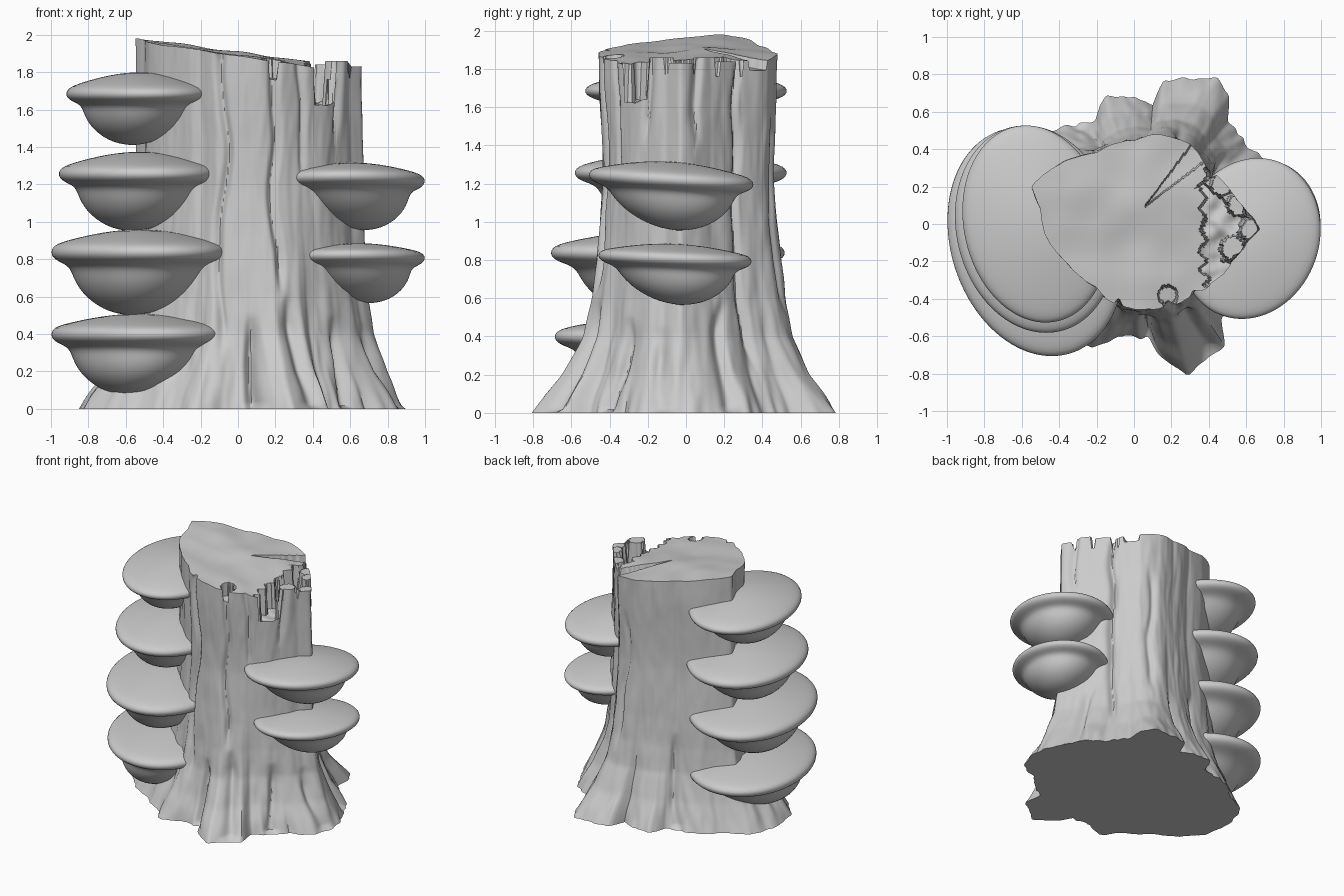
import bpy, bmesh, math
from mathutils import Vector, noise

if "Cube" in bpy.data.objects:
    bpy.data.objects.remove(bpy.data.objects["Cube"])

CX = 0.05            # axis of the trunk
NA, NZ, NC = 320, 90, 44

TOP = [(-.55, .2), (-.4, .32), (-.2, .38), (0, .45), (.15, .48), (.3, .43), (.4, .29),
       (.55, .13), (.67, -.03), (.6, -.1), (.5, -.25), (.35, -.36), (.2, -.44), (0, -.45),
       (-.12, -.42), (-.2, -.34), (-.35, -.22), (-.48, -.05), (-.5, .08)]
BASE = [(-.85, .1), (-.76, .28), (-.62, .36), (-.42, .5), (-.2, .55), (-.15, .68), (0, .69),
        (.1, .62), (.16, .76), (.28, .78), (.44, .78), (.51, .7), (.5, .54), (.61, .4),
        (.76, .28), (.84, .1), (.9, -.08), (.84, -.25), (.68, -.32), (.6, -.42), (.47, -.5),
        (.48, -.64), (.28, -.79), (.14, -.7), (.08, -.61), (-.08, -.6), (-.22, -.65),
        (-.36, -.52), (-.5, -.42), (-.66, -.32), (-.8, -.2), (-.84, -.05)]
FLARE = [(0, 1), (.1, .8), (.2, .57), (.4, .26), (.6, .13), (.8, .07), (1.2, .0), (2.1, 0)]


def lerp_table(tab, x):
    for (a, va), (b, vb) in zip(tab, tab[1:]):
        if a <= x <= b:
            return va + (vb - va) * (x - a) / max(b - a, 1e-6)
    return tab[-1][1]


def polar(points):
    t = sorted((math.atan2(y, x - CX) % math.tau, math.hypot(x - CX, y)) for x, y in points)
    return [(t[-1][0] - math.tau, t[-1][1])] + t + [(t[0][0] + math.tau, t[0][1])]


TOP_P, BASE_P = polar(TOP), polar(BASE)
# bark seams: angle, low z, high z, depth, width
SEAMS = [(-107, .3, 1.9, .03, .05), (-72, .6, 1.9, .03, .05), (-62, 0, .6, .05, .07),
         (-85, 0, .5, .05, .06), (-35, 0, .5, .05, .06), (-10, 0, .45, .04, .06),
         (20, 0, .6, .04, .06), (38, .2, 1.8, .035, .05), (70, .5, 1.6, .02, .05),
         (120, 0, .7, .03, .05), (-50, 1.2, 1.9, .02, .04),
         (-20, 1.4, 1.9, .03, .04), (5, 1.4, 1.9, .03, .04)]


def trunk_radius(a, z):
    r0, r1 = lerp_table(TOP_P, a), lerp_table(BASE_P, a)
    w = lerp_table(FLARE, z)
    r = r0 + (r1 - r0) * w
    r -= .02 * math.exp(-((z - 1.25) / .4) ** 2) * abs(math.sin(a))
    for deg, lo, hi, depth, width in SEAMS:
        if lo < z < hi:
            wander = .14 * noise.noise(Vector((deg * .37, z * 2.5, .5)))
            d = (a - math.radians(deg) - wander + math.pi) % math.tau - math.pi
            fade = min(1, (z - lo) / .15 + (lo == 0), (hi - z) / .15 + (hi > 1.7))
            r -= depth * fade * math.exp(-(d / width) ** 2)
    c, s = math.cos(a), math.sin(a)
    n = noise.noise(Vector((c * 5, s * 5, z * 2)))
    f = noise.noise(Vector((c * 14, s * 14, z * 6)))
    return r + (.01 + .02 * w) * n + (.003 + .014 * w) * f


SPLINTERS = [(.63, -.03, .065, 1.83), (.56, .1, .06, 1.86), (.53, -.13, .065, 1.86),
             (.47, .21, .06, 1.84)]


def top_height(x, y):
    h = 1.888 - .14 * x + .02 * math.exp(-((y - .15) / .2) ** 2)
    h += .012 * noise.noise(Vector((x * 5, y * 5, 3)))
    jag = .37 + .05 * noise.noise(Vector((0, y * 16, 8))) + .02 * math.sin(y * 55)
    if x > jag and -.33 < y < .3:             # broken ledge with splinters
        h = 1.63 + .03 * noise.noise(Vector((x * 12, y * 12, 1)))
        if y > -.2 and x > .65 - 1.1 * abs(y + .03):
            h = 1.76
        for sx, sy, r, sh in SPLINTERS:
            if math.hypot(x - sx, y - sy) < r:
                h = sh
    u = ((x - .05) + (y - .1)) * .707         # wedge-shaped crack
    v = ((y - .1) - (x - .05)) * .707
    if u > 0 and abs(v + .01) < .14 * u and x < .4:
        h -= .05
    if math.hypot(x - .18, y + .38) < .05:    # knot hole in the rim
        h -= .1
    return h


def finish(name, bm, angle):
    bmesh.ops.recalc_face_normals(bm, faces=bm.faces)
    me = bpy.data.meshes.new(name)
    bm.to_mesh(me)
    bm.free()
    ob = bpy.data.objects.new(name, me)
    bpy.context.collection.objects.link(ob)
    bpy.ops.object.select_all(action='DESELECT')
    ob.select_set(True)
    bpy.context.view_layer.objects.active = ob
    bpy.ops.object.shade_smooth_by_angle(angle=math.radians(angle))
    return ob


def skin(bm, rings):
    n = len(rings[0])
    for r0, r1 in zip(rings, rings[1:]):
        for i in range(n):
            j = (i + 1) % n
            bm.faces.new((r0[i], r0[j], r1[j], r1[i]))


def close(bm, ring, co):
    v = bm.verts.new(co)
    for i in range(len(ring)):
        bm.faces.new((ring[i - 1], ring[i], v))


# stump: bark wall, then the broken top surface
bm = bmesh.new()
rings = [[] for _ in range(NZ + NC)]
for i in range(NA):
    a = math.tau * i / NA
    c, s = math.cos(a), math.sin(a)
    rim = trunk_radius(a, 1.85)
    zt = top_height(CX + rim * c, rim * s)
    for k in range(NZ + 1):
        z = zt * k / NZ
        r = trunk_radius(a, z)
        rings[k].append(bm.verts.new((CX + r * c, r * s, z)))
    edge = r
    for k in range(1, NC):
        r = edge * (1 - k / NC)
        x, y = CX + r * c, r * s
        rings[NZ + k].append(bm.verts.new((x, y, top_height(x, y))))
skin(bm, rings)
close(bm, rings[-1], (CX, 0, top_height(CX, 0)))
close(bm, rings[0], (CX, 0, 0))
finish("stump", bm, 45)

# shelf fungus: a lathed cap and bowl, stretched to a slightly skewed ellipse
PROFILE = [(.2, .088), (.4, .075), (.6, .055), (.8, .03), (.93, .008), (.985, -.012),
           (1, -.035), (.985, -.058), (.93, -.078), (.85, -.092), (.79, -.11), (.75, -.135),
           (.71, -.17), (.64, -.215), (.54, -.26), (.41, -.3), (.27, -.33), (.12, -.345)]


def shelf(name, x0, x1, y0, y1, rim, top, bottom, skew, drift, tilt=0.0):
    cx, cy, ry = (x0 + x1) / 2, (y0 + y1) / 2, (y1 - y0) / 2
    rx = math.sqrt(((x1 - x0) / 2) ** 2 - (skew * ry) ** 2)
    up, down = (top - rim) / .092, (rim - bottom) / .35

    def point(f, h, a):
        y = ry * f * math.sin(a)
        x = rx * f * math.cos(a) + skew * y
        low = max(0, -h - .08) / .27           # the bowl leans outwards
        return (cx + x + drift[0] * low, cy + y + drift[1] * low,
                rim + h * (up if h > 0 else down) + tilt * y)
    bm = bmesh.new()
    rings = [[bm.verts.new(point(f, h, math.tau * i / 72)) for i in range(72)] for f, h in PROFILE]
    skin(bm, rings)
    close(bm, rings[0], (cx, cy, top))
    close(bm, rings[-1], point(0, -.35, 0))
    ob = finish(name, bm, 60)
    sub = ob.modifiers.new("smooth", 'SUBSURF')
    sub.levels = sub.render_levels = 1


shelf("left_shelf_1", -.92, -.13, -.53, .53, 1.715, 1.80, 1.41, -.1, (-.04, -.03))
shelf("left_shelf_2", -.96, -.09, -.585, .53, 1.29, 1.375, .95, -.1, (-.04, -.03))
shelf("left_shelf_3", -1, -.05, -.71, .52, .875, .96, .5, -.14, (-.04, -.04))
shelf("left_shelf_4", -1, -.05, -.69, .52, .435, .51, .07, -.14, (-.05, -.12))
shelf("right_shelf_1", .24, 1, -.51, .355, 1.25, 1.315, .955, .1, (.05, .03), -.06)
shelf("right_shelf_2", .3, 1, -.46, .345, .835, .885, .565, .1, (.05, .03), -.04)
